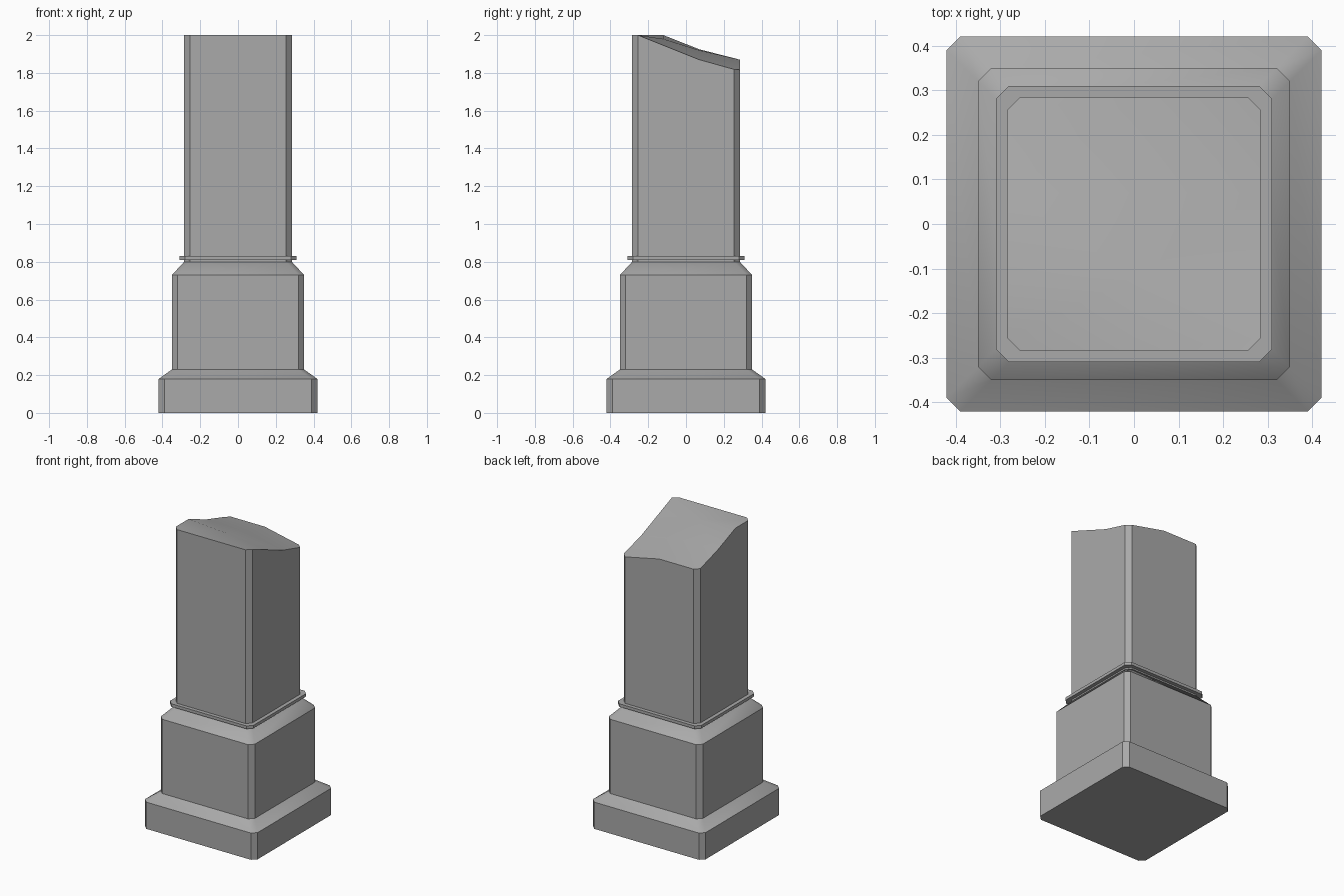
import bpy, bmesh, math

cube = bpy.data.objects.get("Cube")
if cube:
    bpy.data.objects.remove(cube, do_unlink=True)

stone = bpy.data.materials.new("grey stone")
stone.use_nodes = True
grey = (0.4, 0.4, 0.4, 1)
stone.diffuse_color = grey
stone.node_tree.nodes["Principled BSDF"].inputs["Base Color"].default_value = grey

CHAMFER = 0.03


def ring(bm, half, z):
    """Square ring of vertices with chamfered corners."""
    c = half - CHAMFER
    pts = [(c, -half), (half, -c), (half, c), (c, half),
           (-c, half), (-half, c), (-half, -c), (-c, -half)]
    return [bm.verts.new((x, y, z)) for x, y in pts]


def stack(profile):
    """Closed solid through (half width, height) pairs."""
    bm = bmesh.new()
    rings = [ring(bm, h, z) for h, z in profile]
    for low, high in zip(rings, rings[1:]):
        for i in range(8):
            j = (i + 1) % 8
            bm.faces.new((low[i], low[j], high[j], high[i]))
    bm.faces.new(rings[0][::-1])
    bm.faces.new(rings[-1])
    return bm


def finish(bm, name):
    mesh = bpy.data.meshes.new(name)
    bm.to_mesh(mesh)
    bm.free()
    mesh.materials.append(stone)
    obj = bpy.data.objects.new(name, mesh)
    bpy.context.collection.objects.link(obj)
    bpy.ops.object.select_all(action='DESELECT')
    obj.select_set(True)
    bpy.context.view_layer.objects.active = obj
    bpy.ops.object.shade_smooth_by_angle(angle=math.radians(38))


def interp(points, y):
    if y <= points[0][0]:
        return points[0][1]
    for (y0, z0), (y1, z1) in zip(points, points[1:]):
        if y <= y1:
            return z0 + (z1 - z0) * (y - y0) / (y1 - y0)
    return points[-1][1]


# Stepped pedestal with sloping shoulders
finish(stack([(0.42, 0), (0.42, 0.18), (0.35, 0.23),
              (0.35, 0.73), (0.285, 0.80)]), "pedestal")

# Thin collar around the foot of the shaft
finish(stack([(0.31, 0.81), (0.31, 0.83)]), "collar")

# Shaft with a broken top that falls towards the back and the left
LEFT = [(-0.255, 2), (0.07, 1.87), (0.285, 1.81)]
MIDDLE = [(-0.255, 2), (-0.12, 1.98), (0.07, 1.92), (0.285, 1.87)]
RIGHT = [(-0.12, 2), (0.07, 1.925), (0.255, 1.87)]
shaft = stack([(0.285, 0.80), (0.285, 2)])
cuts = [((0, 0, 0), (1, 0, 0)),
        ((0, -0.12, 0), (0, 1, 0)), ((0, 0.07, 0), (0, 1, 0))]
for point, normal in cuts:
    bmesh.ops.bisect_plane(shaft, geom=shaft.verts[:] + shaft.edges[:] + shaft.faces[:],
                           plane_co=point, plane_no=normal)
for v in shaft.verts:
    if v.co.z > 1.9:
        side = LEFT if v.co.x > 0 else RIGHT
        t = min(abs(v.co.x) / 0.285, 1)
        v.co.z = (1 - t) * interp(MIDDLE, v.co.y) + t * interp(side, v.co.y)
finish(shaft, "broken_shaft")
